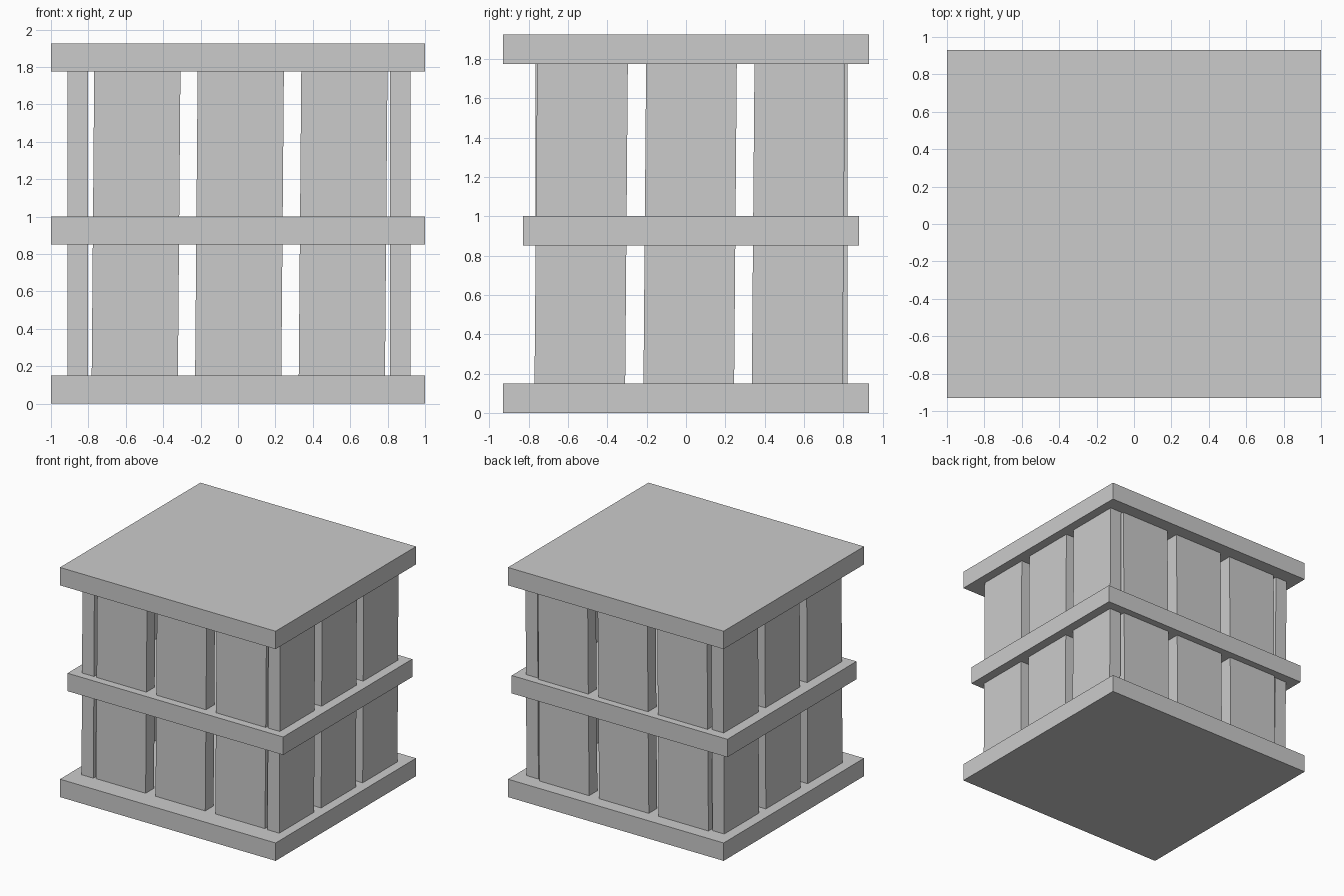
import bpy
from math import atan

if "Cube" in bpy.data.objects:
    bpy.data.objects.remove(bpy.data.objects["Cube"])

def box(name, x, y, z):
    """Axis-aligned box from (min, max) ranges."""
    bpy.ops.mesh.primitive_cube_add(size=1, location=[sum(r) / 2 for r in (x, y, z)])
    ob = bpy.context.object
    ob.name = name
    ob.scale = [r[1] - r[0] for r in (x, y, z)]
    return ob

# Three horizontal slabs
box("bottom_slab", (-1, 1), (-0.93, 0.93), (0, 0.15))
box("middle_shelf", (-1, 1), (-0.83, 0.88), (0.85, 1.0))
box("top_slab", (-1, 1), (-0.93, 0.93), (1.775, 1.925))

# Upright slats, three per side, leaning very slightly along the wall
LEAN = atan(0.0135 / 1.625)
HALF = 0.2305
Z = (0.14, 1.785)

for wall, y in (("front", (-0.765, -0.655)), ("back", (0.71, 0.82))):
    for i, c in enumerate((-0.545, 0.008, 0.562)):
        ob = box(f"{wall}_slat_{i + 1}", (c - HALF, c + HALF), y, Z)
        ob.rotation_euler.y = LEAN

for wall, x in (("left", (-0.912, -0.802)), ("right", (0.812, 0.922))):
    for i, c in enumerate((-0.533, 0.021, 0.572)):
        ob = box(f"{wall}_slat_{i + 1}", x, (c - HALF, c + HALF), Z)
        ob.rotation_euler.x = -LEAN
